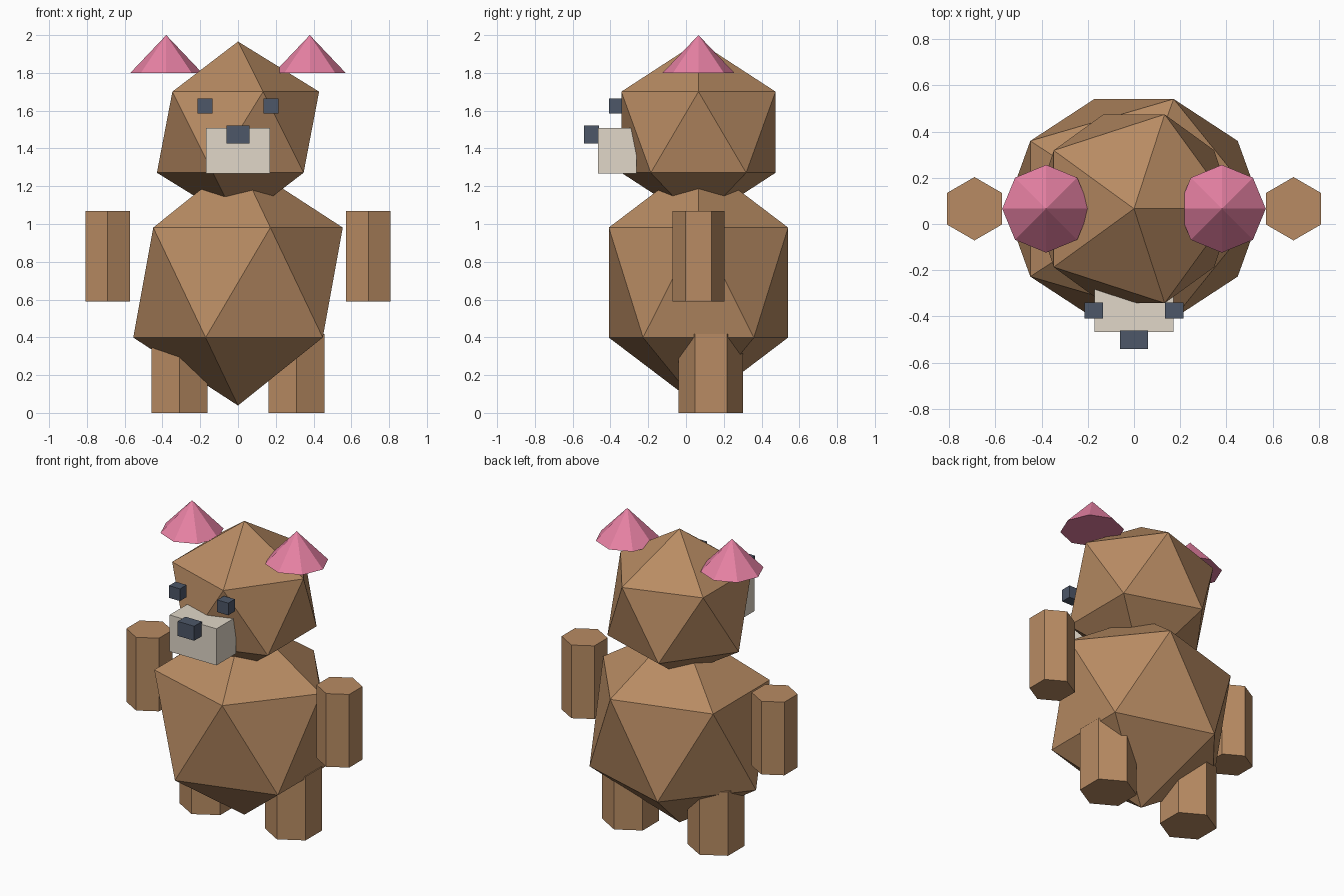
import bpy, bmesh
from mathutils import Matrix

if "Cube" in bpy.data.objects:
    bpy.data.objects.remove(bpy.data.objects["Cube"])

CY = 0.066  # depth of the body axis


def material(name, rgb):
    m = bpy.data.materials.new(name)
    m.diffuse_color = (*rgb, 1)
    m.use_nodes = True
    m.node_tree.nodes["Principled BSDF"].inputs["Base Color"].default_value = m.diffuse_color
    return m


FUR = material("fur", (0.48, 0.26, 0.125))
PINK = material("ear_pink", (0.80, 0.22, 0.37))
CREAM = material("cream", (0.75, 0.68, 0.58))
DARK = material("dark", (0.075, 0.095, 0.14))


def finish(name, bm, mat, loc):
    mesh = bpy.data.meshes.new(name)
    bm.to_mesh(mesh)
    bm.free()
    mesh.materials.append(mat)
    ob = bpy.data.objects.new(name, mesh)
    ob.location = loc
    bpy.context.collection.objects.link(ob)
    return ob


def ball(name, loc, radii, mat):
    bm = bmesh.new()
    bmesh.ops.create_icosphere(bm, subdivisions=1, radius=1,
                               matrix=Matrix.Diagonal((*radii, 1)))
    return finish(name, bm, mat, loc)


def prism(name, loc, sides, r_low, r_high, height, mat):
    bm = bmesh.new()
    bmesh.ops.create_cone(bm, cap_ends=True, segments=sides, radius1=r_low,
                          radius2=r_high, depth=height)
    bmesh.ops.remove_doubles(bm, verts=bm.verts, dist=1e-5)
    return finish(name, bm, mat, loc)


def box(name, loc, size, mat):
    bm = bmesh.new()
    bmesh.ops.create_cube(bm, size=1, matrix=Matrix.Diagonal((*size, 1)))
    return finish(name, bm, mat, loc)


# Body and head
ball("body", (0, CY, 0.69), (0.62, 0.558, 0.651), FUR)
ball("head", (0, CY, 1.486), (0.48, 0.48, 0.48), FUR)

# Muzzle and nose
box("muzzle", (0, -0.364, 1.387), (0.34, 0.205, 0.24), CREAM)
box("nose", (0, -0.50, 1.475), (0.12, 0.08, 0.095), DARK)

# Paired parts
for side, s in (("left", -1), ("right", 1)):
    prism(f"{side}_ear", (s * 0.38, CY, 1.90), 8, 0.19, 0, 0.20, PINK)
    box(f"{side}_eye", (s * 0.175, -0.374, 1.625), (0.08, 0.068, 0.08), DARK)
    prism(f"{side}_arm", (s * 0.69, CY, 0.83), 6, 0.137, 0.137, 0.48, FUR)
    prism(f"{side}_leg", (s * 0.31, 0.132, 0.209), 6, 0.171, 0.171, 0.418, FUR)
